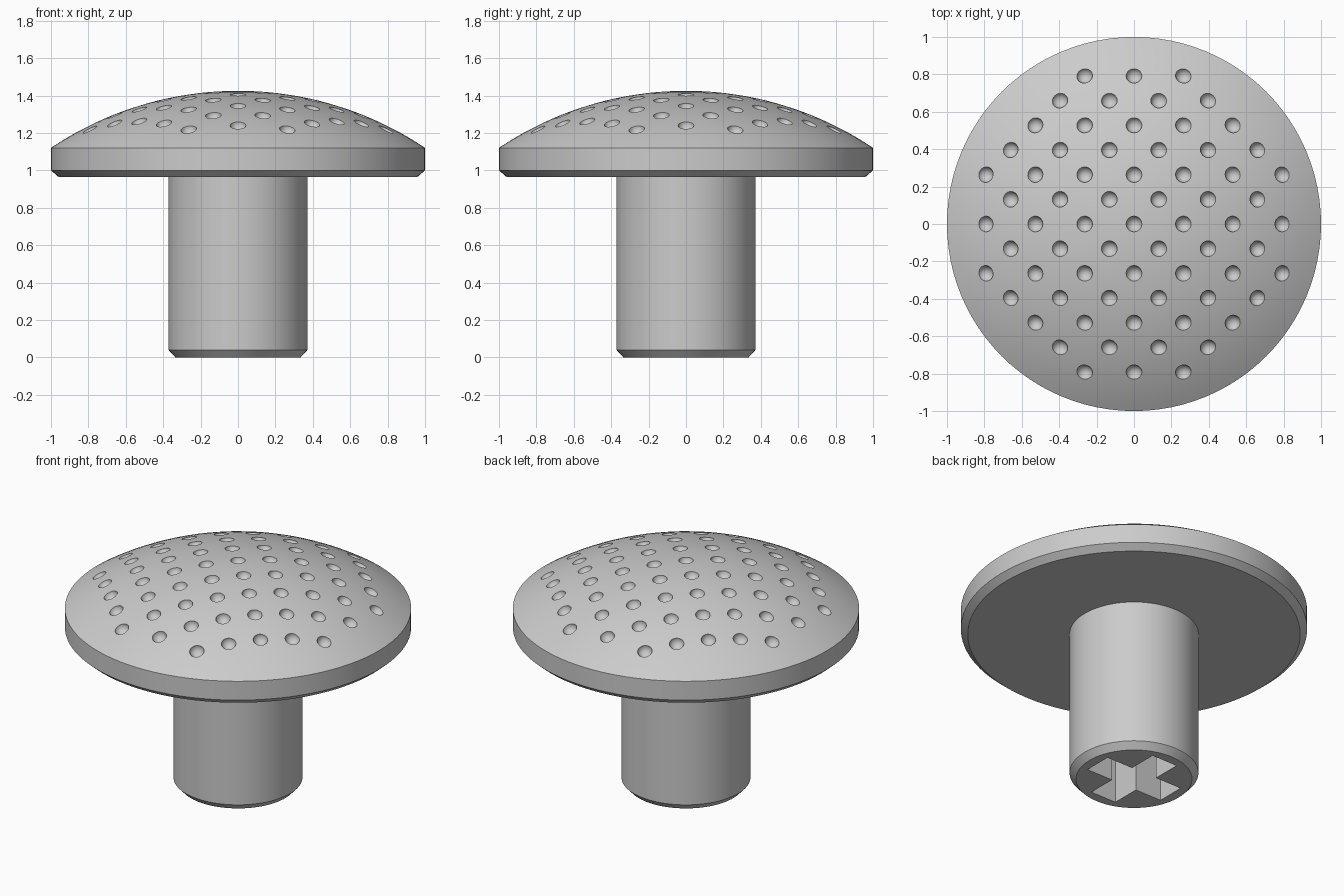
import bpy, bmesh, math
from mathutils import Matrix, Vector

cube = bpy.data.objects.get("Cube")
if cube:
    bpy.data.objects.remove(cube, do_unlink=True)

GREY = (0.6, 0.6, 0.6, 1)
grey = bpy.data.materials.new("light_grey")
grey.use_nodes = True
grey.diffuse_color = GREY
grey.node_tree.nodes["Principled BSDF"].inputs["Base Color"].default_value = GREY

TOP, RIM = 1.425, 1.12
RISE = TOP - RIM
SPHERE = (1 + RISE ** 2) / (2 * RISE)      # radius of the domed top
SPHERE_Z = TOP - SPHERE


def make_object(name, bm):
    bmesh.ops.recalc_face_normals(bm, faces=bm.faces[:])
    mesh = bpy.data.meshes.new(name)
    bm.to_mesh(mesh)
    bm.free()
    mesh.materials.append(grey)
    obj = bpy.data.objects.new(name, mesh)
    bpy.context.scene.collection.objects.link(obj)
    return obj


def revolve(name, profile, steps=96):
    bm = bmesh.new()
    verts = [bm.verts.new((r, 0, z)) for r, z in profile]
    edges = [bm.edges.new(pair) for pair in zip(verts, verts[1:])]
    bmesh.ops.spin(bm, geom=verts + edges, cent=(0, 0, 0), axis=(0, 0, 1),
                   angle=math.tau, steps=steps, use_duplicate=False)
    bmesh.ops.remove_doubles(bm, verts=bm.verts[:], dist=1e-4)
    return make_object(name, bm)


def cut(target, cutter):
    cutter.hide_render = True
    mod = target.modifiers.new("cut", 'BOOLEAN')
    mod.operation = 'DIFFERENCE'
    mod.solver = 'EXACT'
    mod.object = cutter
    bpy.context.view_layer.objects.active = target
    bpy.ops.object.modifier_apply(modifier=mod.name)
    bpy.data.objects.remove(cutter, do_unlink=True)


# Stem, chamfered rim and domed top as one turned body
profile = [(0, 0), (0.335, 0), (0.372, 0.04), (0.372, 0.965),
           (0.96, 0.965), (1, 1), (1, RIM)]
edge_angle = math.asin(1 / SPHERE)
RINGS = 20
for i in range(RINGS - 1, -1, -1):
    a = edge_angle * i / RINGS
    profile.append((SPHERE * math.sin(a), SPHERE_Z + SPHERE * math.cos(a)))
body = revolve("domed_cap_with_stem", profile)

# Staggered grid of round dimples in the dome
STEP, DIMPLE = 0.132, 0.043
bm = bmesh.new()
for i in range(-6, 7):
    for j in range(-6, 7):
        if (i + j) % 2 or i * i + j * j > 42:
            continue
        x, y = i * STEP, j * STEP
        place = Vector((x, y, math.sqrt(SPHERE ** 2 - x * x - y * y)))
        turn = place.to_track_quat('Z', 'Y').to_matrix().to_4x4()
        spot = place + Vector((0, 0, SPHERE_Z)) + place.normalized() * 0.005
        bmesh.ops.create_uvsphere(bm, u_segments=24, v_segments=12, radius=DIMPLE,
                                  matrix=Matrix.Translation(spot) @ turn)
cut(body, make_object("dimple_cutter", bm))

# Cross-shaped socket in the foot of the stem
ARM, HALF, DEPTH = 0.275, 0.09, 0.5
bm = bmesh.new()
outline = []
for k in range(4):
    turn = Matrix.Rotation(k * math.pi / 2, 3, 'Z')
    outline += [bm.verts.new(turn @ Vector(p)) for p in
                ((ARM, -HALF, -0.1), (ARM, HALF, -0.1), (HALF, HALF, -0.1))]
face = bm.faces.new(outline)
walls = bmesh.ops.extrude_face_region(bm, geom=[face])["geom"]
bmesh.ops.translate(bm, vec=(0, 0, DEPTH + 0.1),
                    verts=[v for v in walls if isinstance(v, bmesh.types.BMVert)])
cut(body, make_object("socket_cutter", bm))

# Smooth shading with crisp edges
bpy.ops.object.select_all(action='DESELECT')
body.select_set(True)
bpy.context.view_layer.objects.active = body
bpy.ops.object.shade_smooth_by_angle(angle=math.radians(30))
